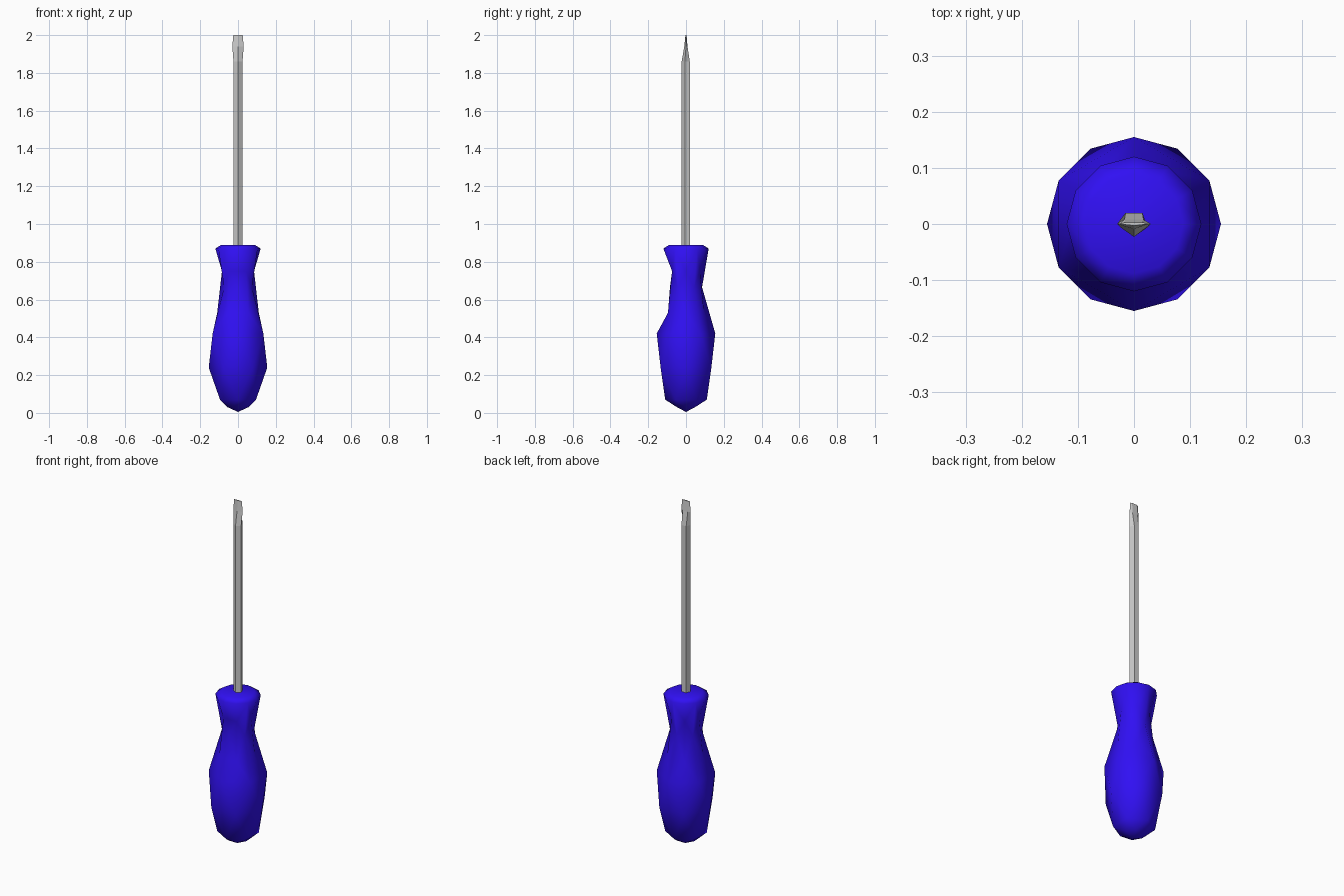
import bpy, bmesh
from math import cos, sin, pi

if "Cube" in bpy.data.objects:
    bpy.data.objects.remove(bpy.data.objects["Cube"])


def finish(bm, name):
    bmesh.ops.recalc_face_normals(bm, faces=bm.faces)
    me = bpy.data.meshes.new(name)
    bm.to_mesh(me)
    bm.free()
    ob = bpy.data.objects.new(name, me)
    bpy.context.collection.objects.link(ob)
    return ob


# Handle: six-sided rings, each turned 30 degrees from the one below
# (z, radius, phase, how the diamonds centred on this ring are split)
RINGS = [(0.03, 0.055, 0, 'H'), (0.07, 0.11, 1, 'H'), (0.24, 0.155, 0, 'H'),
         (0.42, 0.155, 1, 'H'), (0.53, 0.11, 0, 'V'), (0.665, 0.085, 1, 'V'),
         (0.75, 0.085, 0, 'V')]
bm = bmesh.new()


def ring(z, r, ks):
    return {k: bm.verts.new((r * cos(k * pi / 6), r * sin(k * pi / 6), z)) for k in ks}


apex = bm.verts.new((0, 0, 0.005))
rings = [ring(z, r, range(p, 12, 2)) for z, r, p, s in RINGS]
collar = ring(0.87, 0.12, range(12))
rim = ring(0.89, 0.088, range(12))
below = [None] + rings
above = rings[1:] + [collar]

# Diamonds between neighbouring rings; the front column is split crosswise
for i, (z, r, p, split) in enumerate(RINGS):
    for k in range(1 - p, 12, 2):
        low = below[i][k] if below[i] else apex
        top = above[i][k]
        a, b = rings[i][(k - 1) % 12], rings[i][(k + 1) % 12]
        if split == 'H' or k == 9:
            bm.faces.new((low, a, b))
            bm.faces.new((top, a, b))
        else:
            bm.faces.new((low, a, top))
            bm.faces.new((low, b, top))
# Bottom point and collar
for k in range(12):
    n = (k + 1) % 12
    bm.faces.new((collar[k], collar[n], rim[n], rim[k]))
    if k % 2 == 0:
        bm.faces.new((rings[-1][k], collar[k], collar[n]))
        bm.faces.new((rings[-1][k], collar[k], collar[(k - 1) % 12]))
bm.faces.new([rim[k] for k in range(12)])
handle = finish(bm, "handle")
for poly in handle.data.polygons:
    poly.use_smooth = True
mat = bpy.data.materials.new("blue_plastic")
mat.diffuse_color = (0.03, 0.005, 0.9, 1)
mat.use_nodes = True
mat.node_tree.nodes["Principled BSDF"].inputs["Base Color"].default_value = mat.diffuse_color
handle.data.materials.append(mat)

# Shaft: five-sided rod that flattens into a flat blade tip
# (z, back half width, back y, side half width, side y, front y)
SECTIONS = [(0.86, 0.015, 0.02, 0.024, -0.006, -0.023),
            (1.86, 0.015, 0.02, 0.024, -0.006, -0.023),
            (1.94, 0.017, 0.008, 0.030, 0.0, -0.009),
            (2.0, 0.015, 0.003, 0.025, 0.0, -0.003)]
bm = bmesh.new()
loops = [[bm.verts.new((x, y, z)) for x, y in
          ((bx, by), (-bx, by), (-sx, sy), (0, fy), (sx, sy))]
         for z, bx, by, sx, sy, fy in SECTIONS]
for lo, hi in zip(loops, loops[1:]):
    for k in range(5):
        n = (k + 1) % 5
        bm.faces.new((lo[k], lo[n], hi[n], hi[k]))
bm.faces.new(loops[0])
bm.faces.new(loops[-1])
finish(bm, "shaft")
